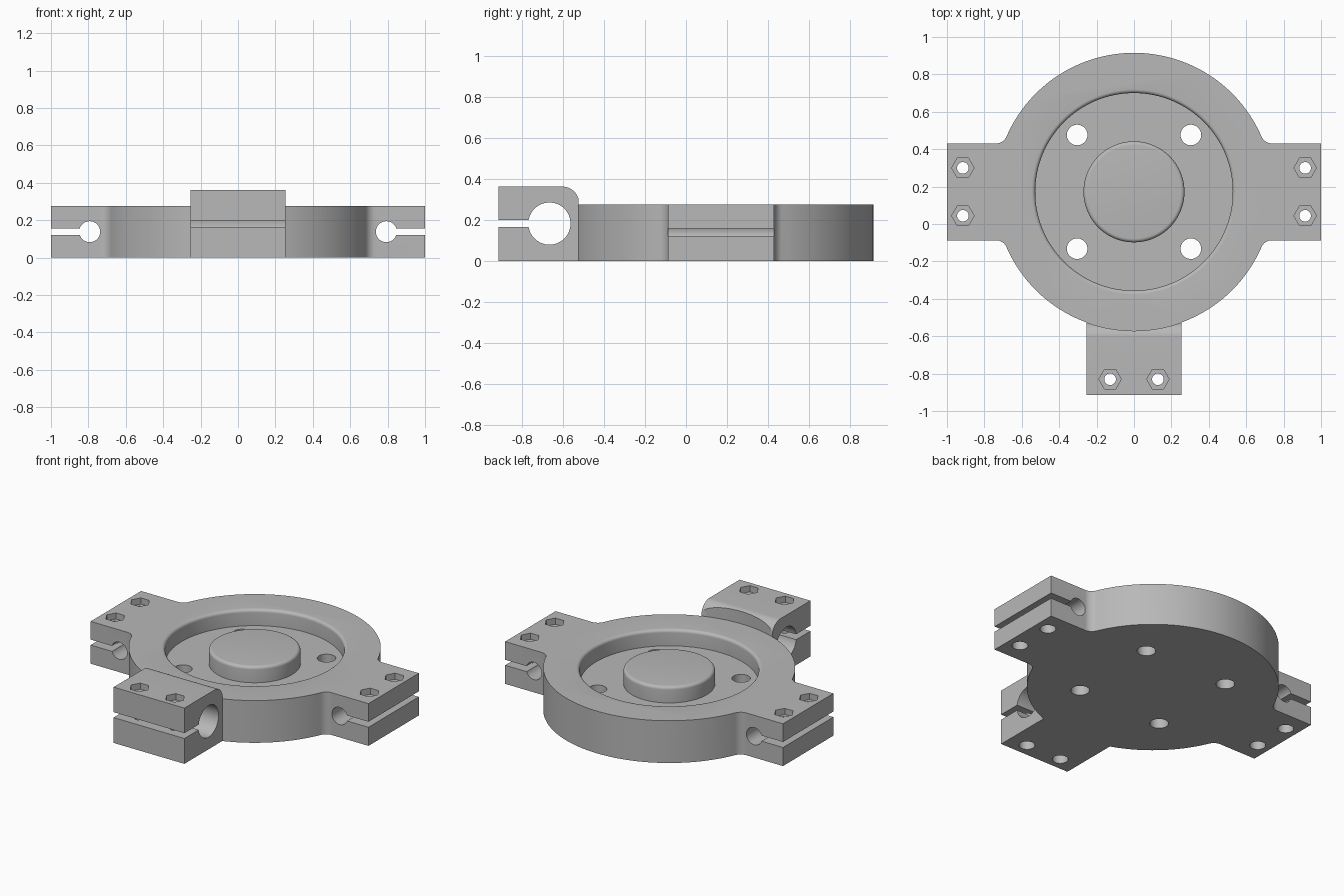
import bpy, bmesh
from math import sin, cos, pi, atan2, sqrt

if "Cube" in bpy.data.objects:
    bpy.data.objects.remove(bpy.data.objects["Cube"], do_unlink=True)

CY, R, TOP = 0.172, 0.743, 0.275      # disc centre, radius, thickness
ARM, FIL = 0.259, 0.06                # arm half width, blend radius


def finish(name, bm):
    bmesh.ops.recalc_face_normals(bm, faces=bm.faces)
    mesh = bpy.data.meshes.new(name)
    bm.to_mesh(mesh)
    bm.free()
    obj = bpy.data.objects.new(name, mesh)
    bpy.context.collection.objects.link(obj)
    return obj


def prism(name, pts, axis, lo, hi):
    """Extrude a 2D outline along an axis."""
    place = {"X": lambda a, b, h: (h, a, b),
             "Y": lambda a, b, h: (a, h, b),
             "Z": lambda a, b, h: (a, b, h)}[axis]
    bm = bmesh.new()
    low = [bm.verts.new(place(a, b, lo)) for a, b in pts]
    high = [bm.verts.new(place(a, b, hi)) for a, b in pts]
    bm.faces.new(low)
    bm.faces.new(high)
    for i in range(len(pts)):
        j = (i + 1) % len(pts)
        bm.faces.new((low[i], low[j], high[j], high[i]))
    return finish(name, bm)


def arc(a, b, r, start, end, n):
    return [(a + r * cos(start + (end - start) * i / n),
             b + r * sin(start + (end - start) * i / n)) for i in range(n + 1)]


def circle(a, b, r, n=48):
    return arc(a, b, r, 0, 2 * pi, n)[:-1]


def box(a0, a1, b0, b1):
    return [(a0, b0), (a1, b0), (a1, b1), (a0, b1)]


def lathe(name, profile, n=128):
    """Revolve a closed (radius, height) profile around the disc axis."""
    bm = bmesh.new()
    rings = [[bm.verts.new((r * cos(2 * pi * k / n), CY + r * sin(2 * pi * k / n), z))
              for r, z in profile] for k in range(n)]
    m = len(profile)
    for k in range(n):
        p, q = rings[k], rings[(k + 1) % n]
        for i in range(m):
            j = (i + 1) % m
            bm.faces.new((p[i], q[i], q[j], p[j]))
    return finish(name, bm)


def boolean(target, tool, operation="DIFFERENCE"):
    mod = target.modifiers.new("bool", "BOOLEAN")
    mod.operation, mod.solver, mod.object = operation, "EXACT", tool
    bpy.context.view_layer.update()
    deps = bpy.context.evaluated_depsgraph_get()
    mesh = bpy.data.meshes.new_from_object(target.evaluated_get(deps))
    target.modifiers.clear()
    target.data = mesh
    bpy.data.objects.remove(tool, do_unlink=True)


# Disc outline with two side arms blended in: one quarter, then mirrored
fx, fy = sqrt((R + FIL) ** 2 - (ARM + FIL) ** 2), ARM + FIL
ang = atan2(fy, fx)
quarter = [(1, ARM)] + arc(fx, fy, FIL, -pi / 2, ang - pi, 10)
quarter += arc(0, 0, R, ang, pi / 2, 32)[1:]
half = quarter + [(-x, y) for x, y in reversed(quarter[:-1])]
outline = half + [(x, -y) for x, y in reversed(half) if abs(y) > 1e-6]
body = prism("clamp_plate", [(x, y + CY) for x, y in outline], "Z", 0, TOP)

# Tall front clamp block with a rounded rear edge, trimmed to the disc rim
side = [(-0.915, 0), (-0.522, 0)] + arc(-0.605, 0.28, 0.083, 0, pi / 2, 16) + [(-0.915, 0.363)]
boolean(body, prism("front_block", side, "X", -0.255, 0.255), "UNION")
boolean(body, prism("trim", circle(0, CY, R, 128), "Z", TOP, 0.6))

# Ring recess around the central boss, with rounded rims
f, r_in, r_out, floor = 0.02, 0.27, 0.528, 0.17
ring = [(r_in, floor), (r_out, floor)]
ring += arc(r_out + f, TOP - f, f, pi, pi / 2, 6) + [(r_out + f, 0.4)]
ring += [(r_in - f, 0.4)] + arc(r_in - f, TOP - f, f, pi / 2, 0, 6)
boolean(body, lathe("ring_recess", ring))

# Mounting holes through the recess floor
for sx in (-1, 1):
    for sy in (-1, 1):
        boolean(body, prism("mount_hole", circle(sx * 0.304, CY + sy * 0.304, 0.055),
                            "Z", -0.1, 0.5))

# Side clamp bores and slots
for s in (-1, 1):
    boolean(body, prism("side_bore", circle(s * 0.793, 0.139, 0.056), "Y", -0.4, 0.8))
    boolean(body, prism("side_slot", box(*sorted((s * 0.8, s * 1.1)), 0.121, 0.157),
                        "Y", -0.4, 0.8))

# Front clamp bore and slot
boolean(body, prism("front_bore", circle(-0.667, 0.182, 0.103, 64), "X", -0.4, 0.4))
boolean(body, prism("front_slot", box(-1, -0.7, 0.165, 0.2), "X", -0.4, 0.4))

# Clamp screw holes: shaft, hexagonal nut pocket above, round counterbore below
screws = [(s * 0.915, CY + t * 0.128, TOP) for s in (-1, 1) for t in (-1, 1)]
screws += [(s * 0.128, -0.83, 0.363) for s in (-1, 1)]
for x, y, z in screws:
    boolean(body, prism("shaft", circle(x, y, 0.031, 32), "Z", -0.1, 0.5))
    boolean(body, prism("nut_pocket", circle(x, y, 0.06, 6), "Z", z - 0.04, 0.5))
    boolean(body, prism("counterbore", circle(x, y, 0.047, 32), "Z", -0.1, 0.06))

# Single grey finish
grey = bpy.data.materials.new("grey")
grey.use_nodes = True
colour = (0.48, 0.48, 0.48, 1)
grey.diffuse_color = colour
grey.node_tree.nodes["Principled BSDF"].inputs["Base Color"].default_value = colour
body.data.materials.clear()
body.data.materials.append(grey)
for p in body.data.polygons:
    p.material_index = 0

bpy.ops.object.select_all(action="DESELECT")
body.select_set(True)
bpy.context.view_layer.objects.active = body
bpy.ops.object.shade_smooth_by_angle(angle=pi / 6)
